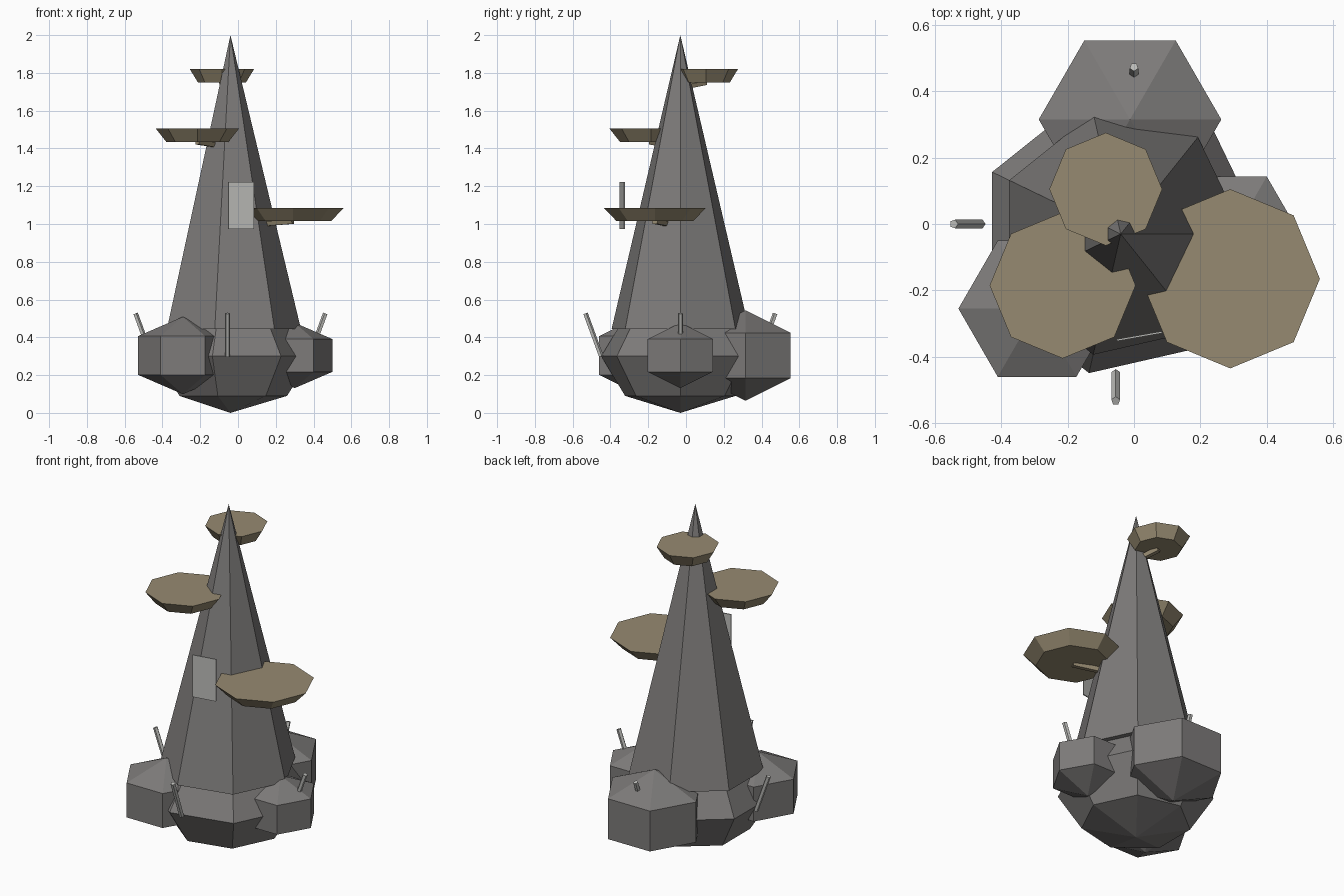
import bpy, bmesh, math
from mathutils import Vector, Matrix

if "Cube" in bpy.data.objects:
    bpy.data.objects.remove(bpy.data.objects["Cube"])

CX, CY = -0.04, -0.03  # spire axis


def material(name, rgb):
    m = bpy.data.materials.new(name)
    m.diffuse_color = (*rgb, 1)
    m.use_nodes = True
    m.node_tree.nodes["Principled BSDF"].inputs["Base Color"].default_value = m.diffuse_color
    return m


ROCK = material("grey_rock", (0.205, 0.197, 0.193))
SHELF = material("tan_shelf", (0.305, 0.255, 0.165))
PALE = material("pale_stone", (0.50, 0.50, 0.48))


def finish(name, bm, mat):
    bmesh.ops.recalc_face_normals(bm, faces=bm.faces)
    me = bpy.data.meshes.new(name)
    bm.to_mesh(me)
    bm.free()
    me.materials.append(mat)
    ob = bpy.data.objects.new(name, me)
    bpy.context.collection.objects.link(ob)
    return ob


def lathe(name, sides, profile, centre, mat):
    """Flat-sided solid of revolution; profile is (radius, z), radius 0 is a point."""
    bm = bmesh.new()
    rings = []
    for r, z in profile:
        n = 1 if r == 0 else sides
        rings.append([bm.verts.new((centre[0] + r * math.cos(math.tau * i / sides),
                                    centre[1] + r * math.sin(math.tau * i / sides), z))
                      for i in range(n)])
    for a, b in zip(rings, rings[1:]):
        for i in range(sides):
            j = (i + 1) % sides
            if len(a) == 1:
                bm.faces.new((a[0], b[j], b[i]))
            elif len(b) == 1:
                bm.faces.new((a[i], a[j], b[0]))
            else:
                bm.faces.new((a[i], a[j], b[j], b[i]))
    for ring in (rings[0], rings[-1]):
        if len(ring) > 1:
            bm.faces.new(ring)
    return finish(name, bm, mat)


def rod(name, start, end, radius, sides, mat):
    """Straight prism between two points."""
    start, end = Vector(start), Vector(end)
    d = end - start
    bm = bmesh.new()
    bmesh.ops.create_cone(
        bm, cap_ends=True, segments=sides, radius1=radius, radius2=radius, depth=d.length,
        matrix=Matrix.Translation((start + end) / 2) @ d.to_track_quat('Z', 'Y').to_matrix().to_4x4())
    return finish(name, bm, mat)


# Seven-sided base boulder and tall spire
lathe("base_boulder", 7, [(0, 0), (0.3, 0.09), (0.43, 0.3), (0.3, 0.51), (0, 0.6)], (CX, CY), ROCK)
lathe("spire", 7, [(0.373, 0.445), (0, 2.0)], (CX, CY), ROCK)

# Six-sided side boulders: name, centre, ring radius, half height
for name, c, r, h in [("back_boulder", (-0.012, 0.315), 0.275, 0.24),
                      ("left_boulder", (-0.292, -0.255), 0.237, 0.205),
                      ("right_boulder", (0.30, -0.03), 0.20, 0.173)]:
    z = 0.304
    lathe(name, 6, [(0, z - h), (r, z - h / 2), (r, z + h / 2), (0, z + h)], c, ROCK)

# Octagonal shelves with a support under each: name, centre, radius, bottom z
for name, c, r, z in [("low_shelf", (0.29, -0.165), 0.27, 1.015),
                      ("middle_shelf", (-0.215, -0.185), 0.22, 1.435),
                      ("top_shelf", (-0.085, 0.105), 0.17, 1.75)]:
    lathe(name, 8, [(r * 0.75, z), (r, z + 0.07)], c, SHELF)
    rod(name + "_support", (CX, CY, z - 0.025), (*c, z + 0.002), 0.02, 5, SHELF)

# Four leaning shards around the base: name, outward direction, sideways offset position
for name, d, p in [("right_shard", (1, 0), (CX, -0.03)),
                   ("back_shard", (0, 1), (0.0, CY)),
                   ("left_shard", (-1, 0), (CX, 0.0)),
                   ("front_shard", (0, -1), (-0.055, CY))]:
    a, b = 0.42, 0.503
    rod(name, (p[0] + d[0] * a, p[1] + d[1] * a, 0.30),
        (p[0] + d[0] * b, p[1] + d[1] * b, 0.526), 0.0135, 5, PALE)

# Thin upright slab floating in front of the spire
bm = bmesh.new()
bmesh.ops.create_cube(bm, size=1, matrix=Matrix.Translation((0.016, -0.338, 1.098))
                      @ Matrix.Rotation(math.radians(10), 4, 'Z')
                      @ Matrix.Diagonal((0.138, 0.006, 0.25, 1)))
finish("floating_slab", bm, PALE)
